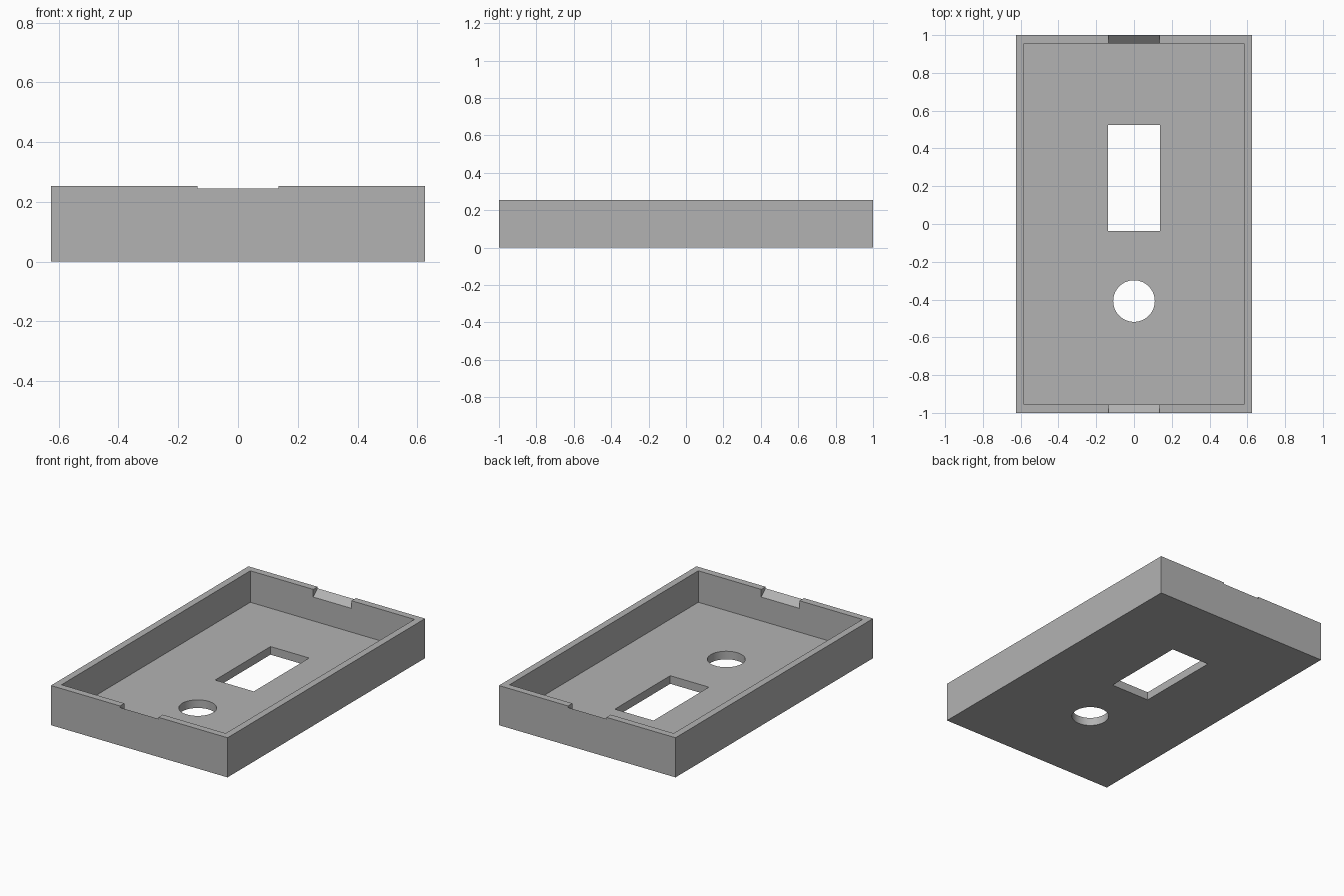
import bpy
import bmesh

if "Cube" in bpy.data.objects:
    bpy.data.objects.remove(bpy.data.objects["Cube"], do_unlink=True)

HALF_X, HALF_Y, HEIGHT = 0.626, 1.0, 0.254
WALL, FLOOR = 0.044, 0.052
NOTCH_X, NOTCH_OUTER, NOTCH_INNER = 0.136, 0.244, 0.205

grey = bpy.data.materials.new("plain grey")
grey.use_nodes = True
grey.diffuse_color = (0.45, 0.45, 0.45, 1)
grey.node_tree.nodes["Principled BSDF"].inputs["Base Color"].default_value = grey.diffuse_color


def add_object(name, bm):
    bmesh.ops.recalc_face_normals(bm, faces=bm.faces)
    mesh = bpy.data.meshes.new(name)
    bm.to_mesh(mesh)
    bm.free()
    mesh.materials.append(grey)
    obj = bpy.data.objects.new(name, mesh)
    bpy.context.collection.objects.link(obj)
    return obj


def box(name, low, high):
    bm = bmesh.new()
    bmesh.ops.create_cube(bm, size=1)
    for v in bm.verts:
        v.co = [lo if c < 0 else hi for c, lo, hi in zip(v.co, low, high)]
    return add_object(name, bm)


def prism(name, profile, half_width):
    """Extrude a (y, z) profile along x."""
    bm = bmesh.new()
    face = bm.faces.new([bm.verts.new((-half_width, y, z)) for y, z in profile])
    out = bmesh.ops.extrude_face_region(bm, geom=[face])
    verts = [g for g in out["geom"] if isinstance(g, bmesh.types.BMVert)]
    bmesh.ops.translate(bm, verts=verts, vec=(2 * half_width, 0, 0))
    return add_object(name, bm)


# Solid case body
tray = box("switch_box_tray", (-HALF_X, -HALF_Y, 0), (HALF_X, HALF_Y, HEIGHT))

# Hollow interior and rectangular floor window
inner_x, inner_y = HALF_X - WALL, HALF_Y - WALL
cutters = [
    box("interior_cutter", (-inner_x, -inner_y, FLOOR), (inner_x, inner_y, 0.5)),
    box("window_cutter", (-0.137, -0.036, -0.1), (0.137, 0.525, 0.15)),
]

# Round floor hole
bpy.ops.mesh.primitive_cylinder_add(vertices=64, radius=0.11, depth=0.2, location=(0, -0.408, 0.03))
hole = bpy.context.object
hole.name = "round_hole_cutter"
hole.data.materials.append(grey)
cutters.append(hole)

# Rim notches in both end walls, sloping down towards the interior
slope = (NOTCH_OUTER - NOTCH_INNER) / WALL
for side, label in ((-1, "front"), (1, "back")):
    y_in, y_out = inner_y - 0.02, HALF_Y + 0.02
    profile = [(side * y_in, NOTCH_INNER - 0.02 * slope),
               (side * y_out, NOTCH_OUTER + 0.02 * slope),
               (side * y_out, 0.4), (side * y_in, 0.4)]
    cutters.append(prism(label + "_notch_cutter", profile, NOTCH_X))

# Cut everything out of the body
bpy.ops.object.select_all(action="DESELECT")
tray.select_set(True)
bpy.context.view_layer.objects.active = tray
for cutter in cutters:
    cutter.hide_render = True
    mod = tray.modifiers.new(cutter.name, "BOOLEAN")
    mod.operation = "DIFFERENCE"
    mod.solver = "EXACT"
    mod.object = cutter
    bpy.ops.object.modifier_apply(modifier=mod.name)
    bpy.data.objects.remove(cutter, do_unlink=True)

bpy.ops.object.shade_smooth_by_angle(angle=0.5)
